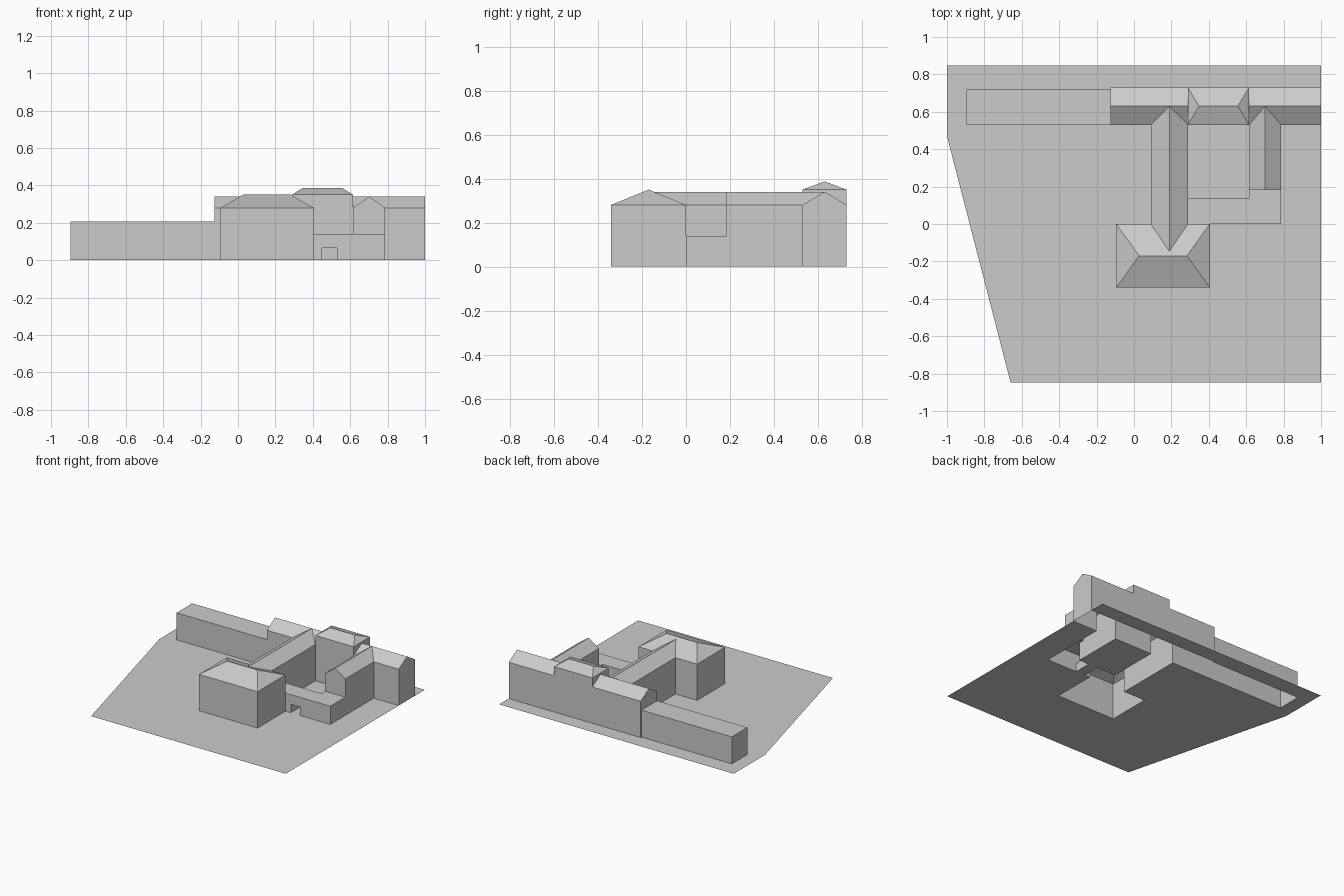
import bpy, bmesh, math

if "Cube" in bpy.data.objects:
    bpy.data.objects.remove(bpy.data.objects["Cube"])

SINK = -0.05  # volumes start below ground, trimmed later


def hull(name, pts):
    """Convex solid around the given points."""
    bm = bmesh.new()
    for p in pts:
        bm.verts.new(p)
    bmesh.ops.convex_hull(bm, input=bm.verts[:])
    bmesh.ops.dissolve_limit(bm, angle_limit=math.radians(0.5),
                             verts=bm.verts[:], edges=bm.edges[:])
    bmesh.ops.recalc_face_normals(bm, faces=bm.faces[:])
    me = bpy.data.meshes.new(name)
    bm.to_mesh(me)
    bm.free()
    ob = bpy.data.objects.new(name, me)
    bpy.context.collection.objects.link(ob)
    return ob


def block(name, x0, x1, y0, y1, eave, ridge=None, axis='x', inset=0.0):
    """Walls with a flat, gabled (inset 0) or hipped (inset > 0) roof."""
    pts = [(x, y, z) for x in (x0, x1) for y in (y0, y1) for z in (SINK, eave)]
    if ridge:
        xm, ym = (x0 + x1) / 2, (y0 + y1) / 2
        if axis == 'x':
            pts += [(x0 + inset, ym, ridge), (x1 - inset, ym, ridge)]
        else:
            pts += [(xm, y0 + inset, ridge), (xm, y1 - inset, ridge)]
    return hull(name, pts)


def boolean(ob, other, op, remove=True):
    mod = ob.modifiers.new(op, 'BOOLEAN')
    mod.operation, mod.solver, mod.object = op, 'EXACT', other
    bpy.context.view_layer.objects.active = ob
    bpy.ops.object.modifier_apply(modifier=mod.name)
    if remove:
        bpy.data.objects.remove(other)


def edit(ob, func):
    bm = bmesh.new()
    bm.from_mesh(ob.data)
    func(bm)
    bm.to_mesh(ob.data)
    bm.free()


# Rear range, its raised middle, wings, front house and low links
buildings = block("buildings", -0.125, 1.0, 0.53, 0.73, 0.28, 0.34)
parts = [
    block("low_annex", -0.895, -0.1, 0.53, 0.72, 0.208),
    block("raised_middle", 0.288, 0.615, 0.53, 0.73, 0.35, 0.387, 'x', 0.06),
    block("front_house", -0.095, 0.405, -0.34, 0.0, 0.28, 0.35, 'x', 0.122),
    block("long_wing", 0.09, 0.288, -0.165, 0.63, 0.28, 0.34, 'y'),
    block("right_wing", 0.615, 0.787, 0.183, 0.63, 0.28, 0.34, 'y'),
    block("link", 0.2, 0.787, 0.0, 0.137, 0.14),
    block("link_corner", 0.615, 0.787, 0.0, 0.25, 0.14),
]
for p in parts:
    boolean(buildings, p, 'UNION')

# Passage through the link
boolean(buildings, hull("passage", [(x, y, z) for x in (0.45, 0.53)
                                    for y in (-0.1, 0.3) for z in (-0.1, 0.065)]),
        'DIFFERENCE')

# Ground plot with the building footprint cut out
plot = [(-1, 0.847), (1, 0.847), (1, -0.847), (-0.66, -0.847), (-1, 0.47)]
ground = hull("ground", [(x, y, z) for x, y in plot for z in (-0.02, 0)])
boolean(ground, buildings, 'DIFFERENCE', remove=False)


def keep_top(bm):
    low = [f for f in bm.faces if f.calc_center_median().z < -1e-4]
    bmesh.ops.delete(bm, geom=low, context='FACES')


def trim_at_ground(bm):
    bmesh.ops.bisect_plane(bm, geom=bm.verts[:] + bm.edges[:] + bm.faces[:],
                           plane_co=(0, 0, 0), plane_no=(0, 0, 1), clear_inner=True)
    bmesh.ops.dissolve_limit(bm, angle_limit=math.radians(0.5),
                             verts=bm.verts[:], edges=bm.edges[:])


edit(ground, keep_top)
edit(buildings, trim_at_ground)
